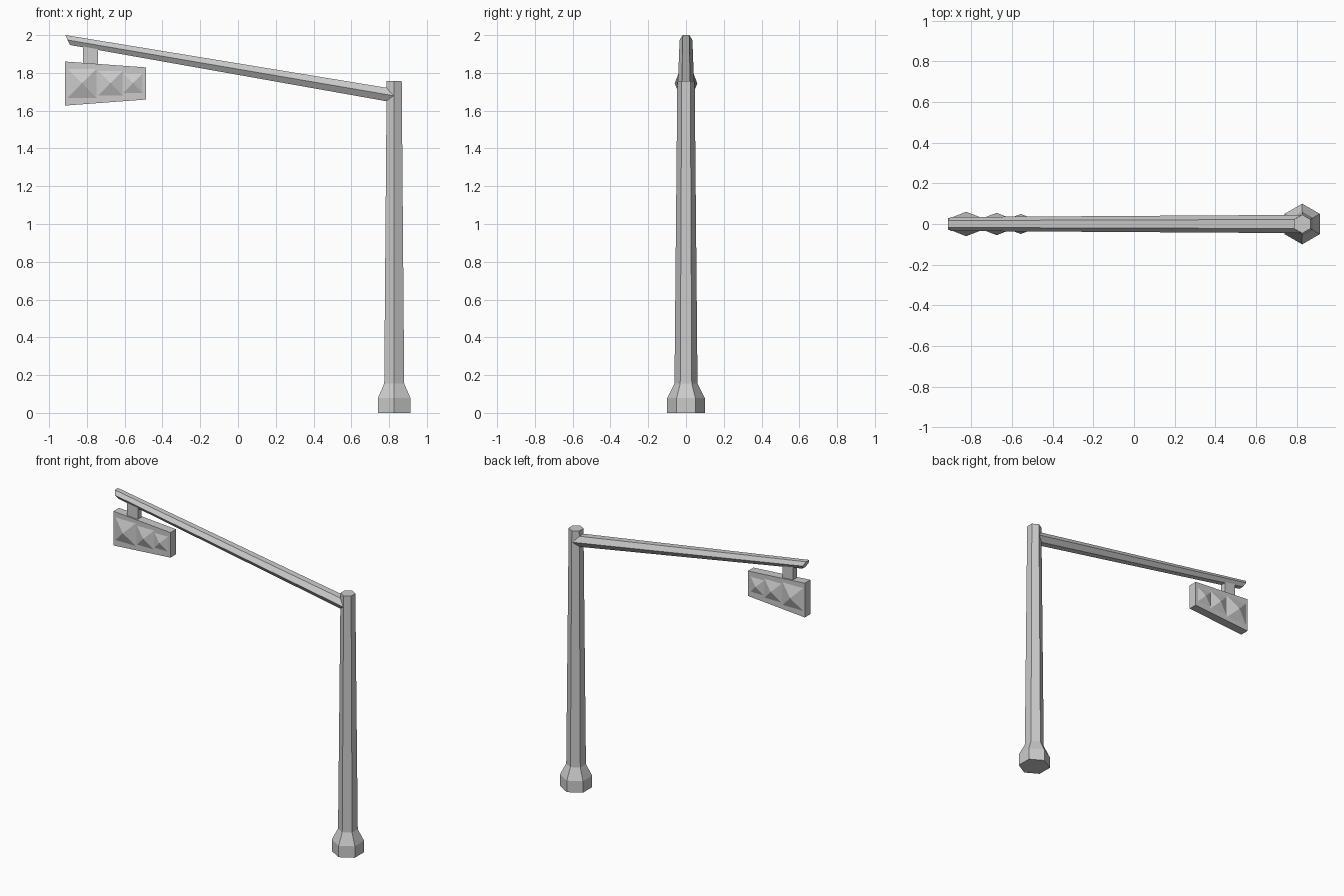
import bpy
from math import cos, sin, pi

if "Cube" in bpy.data.objects:
    bpy.data.objects.remove(bpy.data.objects["Cube"])

PX = 0.827  # pole centre x


def make(name, verts, faces):
    me = bpy.data.meshes.new(name)
    me.from_pydata(verts, [], faces)
    ob = bpy.data.objects.new(name, me)
    bpy.context.collection.objects.link(ob)
    return ob


def loft(name, rings):
    """Skin equal-length rings and cap both ends."""
    n = len(rings[0])
    verts = [v for r in rings for v in r]
    faces = [(k*n + i, k*n + (i+1) % n, (k+1)*n + (i+1) % n, (k+1)*n + i)
             for k in range(len(rings) - 1) for i in range(n)]
    faces += [tuple(reversed(range(n))), tuple(range(len(verts) - n, len(verts)))]
    return make(name, verts, faces)


ANG = [pi/2 + i*pi/3 for i in range(6)]

# hexagonal pole with flared foot
loft("pole", [[(PX + r*cos(a), r*sin(a), z) for a in ANG]
              for z, r in ((0, .1), (.078, .1), (.155, .061), (1.757, .046))])


# sloping hexagonal arm, flat on top, with slanted free end
def arm_ring(x, z, ry, rz, slant):
    return [(x - slant*cos(a), ry*sin(a), z + rz*cos(a)/cos(pi/6)) for a in ANG]


loft("arm", [arm_ring(-.902, 1.974, .034, .0265, .015),
             arm_ring(.825, 1.679, .045, .036, 0)])


# flat boxes with upright ends
def slab(name, x0, lo0, hi0, x1, lo1, hi1, t):
    return loft(name, [[(x, -t, lo), (x, t, lo), (x, t, hi), (x, -t, hi)]
                       for x, lo, hi in ((x0, lo0, hi0), (x1, lo1, hi1))])


slab("lamp_housing", -.915, 1.627, 1.86, -.487, 1.659, 1.829, .03)
slab("hanger", -.82, 1.84, 1.95, -.74, 1.84, 1.935, .02)

# pyramid lenses on both faces, shrinking towards the pole
for i, (x, h, tip) in enumerate(((-.825, .082, .06), (-.675, .069, .055), (-.557, .056, .049))):
    for side, s in (("front", -1), ("back", 1)):
        zc, b = 1.745, .028*s
        base = [(x - h, b, zc - h), (x + h, b, zc - h), (x + h, b, zc + h), (x - h, b, zc + h)]
        faces = [(0, 1, 4), (1, 2, 4), (2, 3, 4), (3, 0, 4), (3, 2, 1, 0)]
        if s > 0:
            faces = [f[::-1] for f in faces]
        make(f"lens_{side}_{i + 1}", base + [(x, tip*s, zc)], faces)
